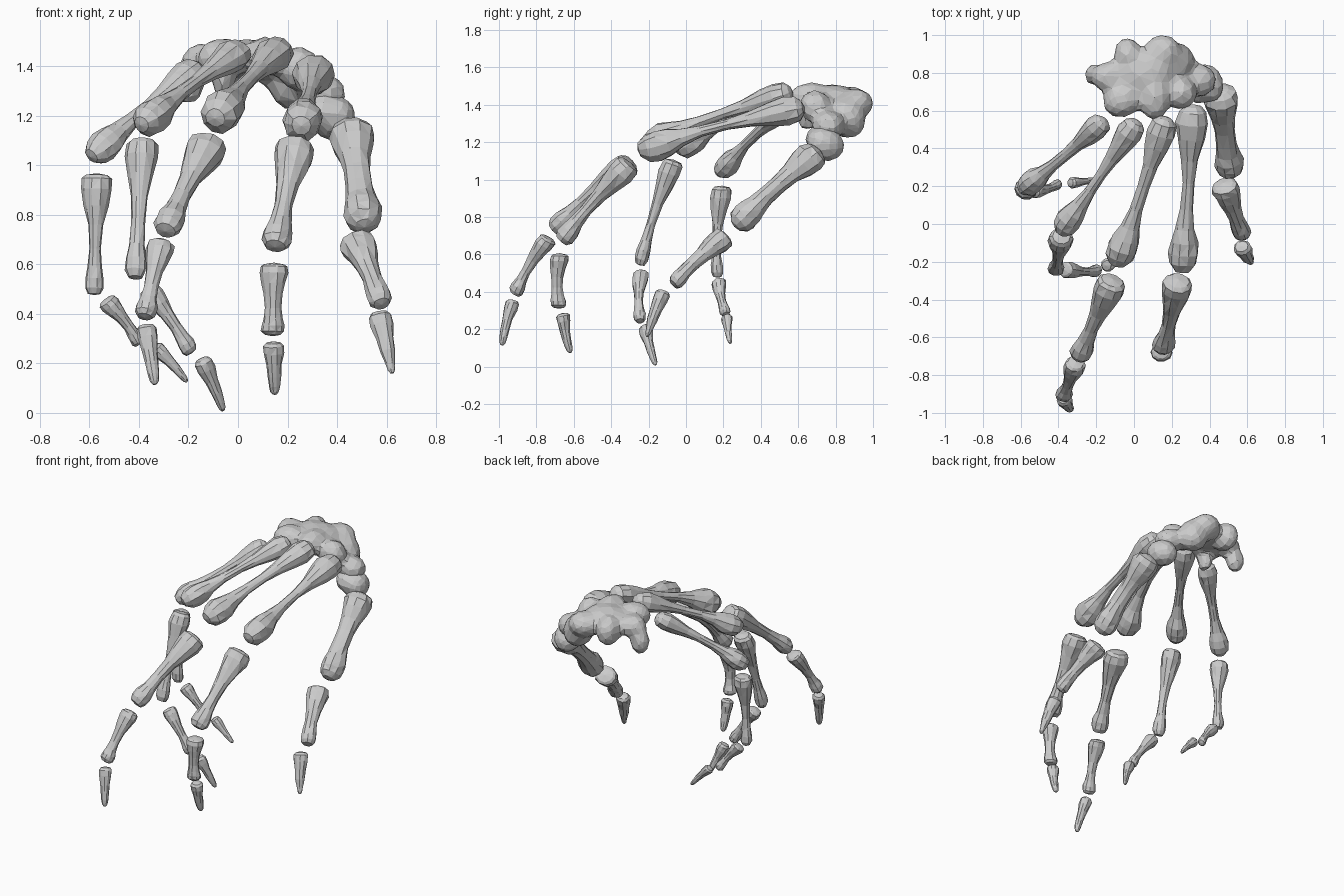
import bpy, bmesh, math, random
from mathutils import Vector, Matrix

if "Cube" in bpy.data.objects:
    bpy.data.objects.remove(bpy.data.objects["Cube"])

random.seed(4)
SIDES = 10
DORSAL = Vector((0, -0.6, 0.8))

# lengthwise profiles: (position, weight base, weight shaft, weight head)
LONG = [(0, .5, 0, 0), (.03, .85, 0, 0), (.10, 1, 0, 0), (.19, .75, .25, 0), (.32, .25, .75, 0),
        (.46, 0, 1, 0), (.62, 0, .95, .05), (.74, 0, .6, .4), (.82, 0, .15, .85), (.89, 0, 0, 1),
        (.95, 0, 0, .9), (1, 0, 0, .5)]
PHAL = [(0, .72, 0, 0), (.03, .95, 0, 0), (.12, 1, 0, 0), (.26, .65, .35, 0), (.42, .2, .8, 0),
        (.62, 0, 1, 0), (.77, 0, .65, .35), (.87, 0, .05, .95), (.95, 0, 0, .98), (1, 0, 0, .68)]
TIP = [(0, .7, 0, 0), (.06, 1, 0, 0), (.2, .9, .1, 0), (.42, .2, .8, 0), (.65, 0, .8, .2),
       (.84, 0, .1, .9), (.95, 0, 0, .8), (1, 0, 0, .4)]


def bone(name, a, b, radii, profile, ext, bow=.012, depth=.9, knuckle=0.0):
    """Faceted bone lofted from a to b; knuckle deepens the head on the palm side."""
    a, b = Vector(a), Vector(b)
    axis = (b - a).normalized()
    a, b = a - axis * ext[0], b + axis * ext[1]
    up = (DORSAL - axis * DORSAL.dot(axis)).normalized()
    side = axis.cross(up)
    bm = bmesh.new()
    rings = []
    for t, w0, w1, w2 in profile:
        r = w0 * radii[0] + w1 * radii[1] + w2 * radii[2]
        c = a.lerp(b, t) + up * (bow * math.sin(math.pi * t) - knuckle * w2)
        d = depth + knuckle * w2 * 9
        ring = []
        for i in range(SIDES):
            ang = 2 * math.pi * i / SIDES
            rr = r * random.uniform(.94, 1.07)
            ring.append(bm.verts.new(c + side * rr * math.cos(ang) + up * rr * d * math.sin(ang)))
        rings.append(ring)
    for p, q in zip(rings, rings[1:]):
        for i in range(SIDES):
            j = (i + 1) % SIDES
            bm.faces.new((p[i], p[j], q[j], q[i]))
    # rounded end caps
    for ring, s, r in ((rings[0], -1, radii[0]), (rings[-1], 1, radii[2])):
        c = sum((v.co for v in ring), Vector()) / SIDES
        tip = bm.verts.new(c + axis * s * r * .12)
        for i in range(SIDES):
            bm.faces.new((ring[i], ring[(i + 1) % SIDES], tip))
    bmesh.ops.triangulate(bm, faces=[f for f in bm.faces if len(f.verts) == 4])
    bmesh.ops.recalc_face_normals(bm, faces=bm.faces)
    me = bpy.data.meshes.new(name)
    bm.to_mesh(me)
    bm.free()
    ob = bpy.data.objects.new(name, me)
    bpy.context.collection.objects.link(ob)


# metacarpals: wrist end, knuckle end, radii (base, shaft, head), knuckle drop
for n, a, b, r, k in [
    ("thumb", (.46, .66, 1.11), (.505, .31, .80), (.095, .055, .08), .006),
    ("index", (.31, .56, 1.37), (.26, -.19, 1.185), (.087, .031, .08), .017),
    ("middle", (.15, .50, 1.45), (-.07, -.16, 1.22), (.076, .031, .081), .017),
    ("ring", (-.02, .49, 1.44), (-.355, 0, 1.195), (.072, .028, .069), .014),
    ("little", (-.20, .51, 1.36), (-.55, .21, 1.075), (.066, .03, .064), .01),
]:
    bone(n + "_metacarpal", a, b, r, LONG, (.065, .065), .008, knuckle=k)

# proximal and middle phalanges
for n, a, b, r in [
    ("thumb_proximal", (.483, .19, .675), (.572, -.045, .46), (.073, .041, .05)),
    ("index_proximal", (.23, -.32, 1.06), (.155, -.645, .695), (.081, .037, .06)),
    ("middle_proximal", (-.125, -.32, 1.07), (-.283, -.685, .755), (.081, .037, .06)),
    ("ring_proximal", (-.387, -.075, 1.07), (-.413, -.237, .575), (.066, .027, .043)),
    ("little_proximal", (-.57, .19, .93), (-.58, .168, .51), (.063, .023, .038)),
    ("index_middle", (.145, -.675, .58), (.14, -.68, .335), (.056, .033, .047)),
    ("middle_middle", (-.312, -.745, .67), (-.373, -.905, .405), (.056, .029, .045)),
    ("ring_middle", (-.355, -.242, .485), (-.20, -.245, .26), (.047, .025, .036)),
    ("little_middle", (-.522, .178, .44), (-.41, .21, .295), (.042, .024, .03)),
]:
    e = .03 if "proximal" in n else .02
    bone(n + "_phalanx", a, b, r, PHAL, (e, e))

# fingertip phalanges
for n, a, b, r in [
    ("thumb", (.573, -.125, .385), (.62, -.205, .17), (.047, .034, .018)),
    ("index", (.143, -.655, .265), (.148, -.62, .085), (.042, .028, .022)),
    ("middle", (-.37, -.928, .335), (-.337, -.982, .125), (.042, .028, .022)),
    ("ring", (-.14, -.215, .2), (-.063, -.165, .018), (.04, .024, .018)),
    ("little", (-.325, .22, .255), (-.213, .236, .133), (.032, .02, .015)),
]:
    bone(n + "_tip_phalanx", a, b, r, TIP, (.018, .01), .006)


# wrist: knobbly carpals fused into one arched mass
def carpals(name, blobs, voxel, ratio):
    bm = bmesh.new()
    for c, s, yaw, roll in blobs:
        m = (Matrix.Translation(c) @ Matrix.Rotation(math.radians(yaw), 4, 'Z')
             @ Matrix.Rotation(math.radians(roll), 4, 'X') @ Matrix.Diagonal((*s, 1)))
        bmesh.ops.create_icosphere(bm, subdivisions=3, radius=1, matrix=m)
    me = bpy.data.meshes.new(name)
    bm.to_mesh(me)
    bm.free()
    ob = bpy.data.objects.new(name, me)
    bpy.context.collection.objects.link(ob)
    mod = ob.modifiers.new("fuse", 'REMESH')
    mod.mode = 'VOXEL'
    mod.voxel_size = voxel
    mod = ob.modifiers.new("soften", 'SMOOTH')
    mod.iterations = 6
    mod = ob.modifiers.new("facet", 'DECIMATE')
    mod.ratio = ratio


carpals("wrist_carpals", [
    ((.11, .67, 1.44), (.08, .125, .08), 0, 0),        # capitate
    ((-.06, .66, 1.43), (.11, .095, .085), 30, 0),     # hamate
    ((-.06, .65, 1.34), (.045, .06, .08), 0, 0),       # hamate hook
    ((.05, .79, 1.43), (.16, .13, .08), 0, 0),         # capitate head
    ((-.03, .89, 1.40), (.075, .10, .10), 10, 0),      # lunate
    ((.15, .90, 1.40), (.105, .105, .085), 0, 15),     # scaphoid
    ((.22, .86, 1.33), (.10, .10, .115), -30, 25),     # scaphoid body
    ((-.14, .78, 1.42), (.09, .08, .075), 0, 0),       # triquetrum
    ((-.2, .79, 1.33), (.065, .06, .085), 0, 0),       # pisiform
    ((.245, .69, 1.39), (.09, .085, .09), 0, 0),       # trapezoid
    ((.34, .76, 1.29), (.10, .09, .08), 0, 0),         # scaphoid tubercle
], .022, .2)
carpals("trapezium", [
    ((.385, .745, 1.19), (.09, .11, .09), 20, -20),
    ((.34, .72, 1.22), (.075, .085, .075), 0, 0),
], .022, .22)
